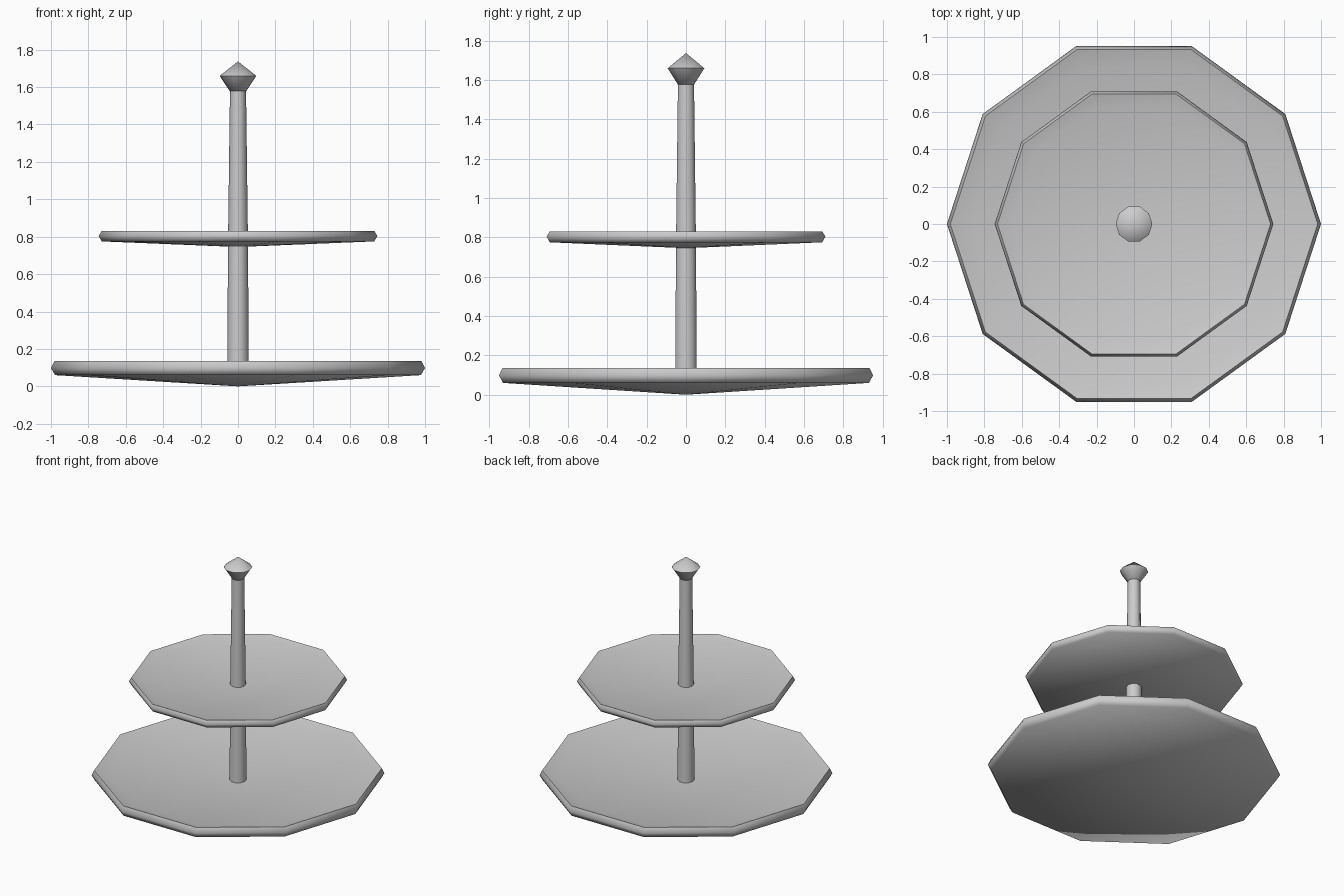
import bpy, bmesh, math

if "Cube" in bpy.data.objects:
    bpy.data.objects.remove(bpy.data.objects["Cube"])

mat = bpy.data.materials.new("pale grey")
mat.diffuse_color = (0.6, 0.6, 0.6, 1)
mat.use_nodes = True
mat.node_tree.nodes["Principled BSDF"].inputs["Base Color"].default_value = mat.diffuse_color


def lathe(name, profile, sides=10, smooth=60):
    """Spin an (r, z) profile, listed bottom to top, around the z axis."""
    bm = bmesh.new()
    rings = []
    for r, z in profile:
        if r == 0:
            rings.append([bm.verts.new((0, 0, z))])
        else:
            rings.append([bm.verts.new((r * math.cos(2 * math.pi * i / sides),
                                        r * math.sin(2 * math.pi * i / sides), z))
                          for i in range(sides)])
    for a, b in zip(rings, rings[1:]):
        for i in range(sides):
            j = (i + 1) % sides
            if len(a) == 1:
                bm.faces.new((a[0], b[j], b[i]))
            elif len(b) == 1:
                bm.faces.new((a[i], a[j], b[0]))
            else:
                bm.faces.new((a[i], a[j], b[j], b[i]))
    bmesh.ops.recalc_face_normals(bm, faces=bm.faces)
    me = bpy.data.meshes.new(name)
    bm.to_mesh(me)
    bm.free()
    me.materials.append(mat)
    ob = bpy.data.objects.new(name, me)
    bpy.context.collection.objects.link(ob)
    bpy.ops.object.select_all(action='DESELECT')
    ob.select_set(True)
    bpy.context.view_layer.objects.active = ob
    bpy.ops.object.shade_smooth_by_angle(angle=math.radians(smooth))
    return ob


# Shallow dished plates with a raised, rounded rim
lathe("lower_plate", [(0, 0), (0.978, 0.06), (1.0, 0.098), (0.982, 0.135),
                      (0.88, 0.105), (0, 0.055)])
lathe("upper_plate", [(0, 0.745), (0.728, 0.775), (0.745, 0.803), (0.73, 0.83),
                      (0.66, 0.81), (0, 0.773)])

# Tapered centre post
lathe("centre_post", [(0, 0.04), (0.058, 0.05), (0.053, 0.8), (0.043, 1.58), (0, 1.58)])

# Pointed knob on top
lathe("top_knob", [(0, 1.575), (0.044, 1.578), (0.098, 1.66), (0, 1.737)])
